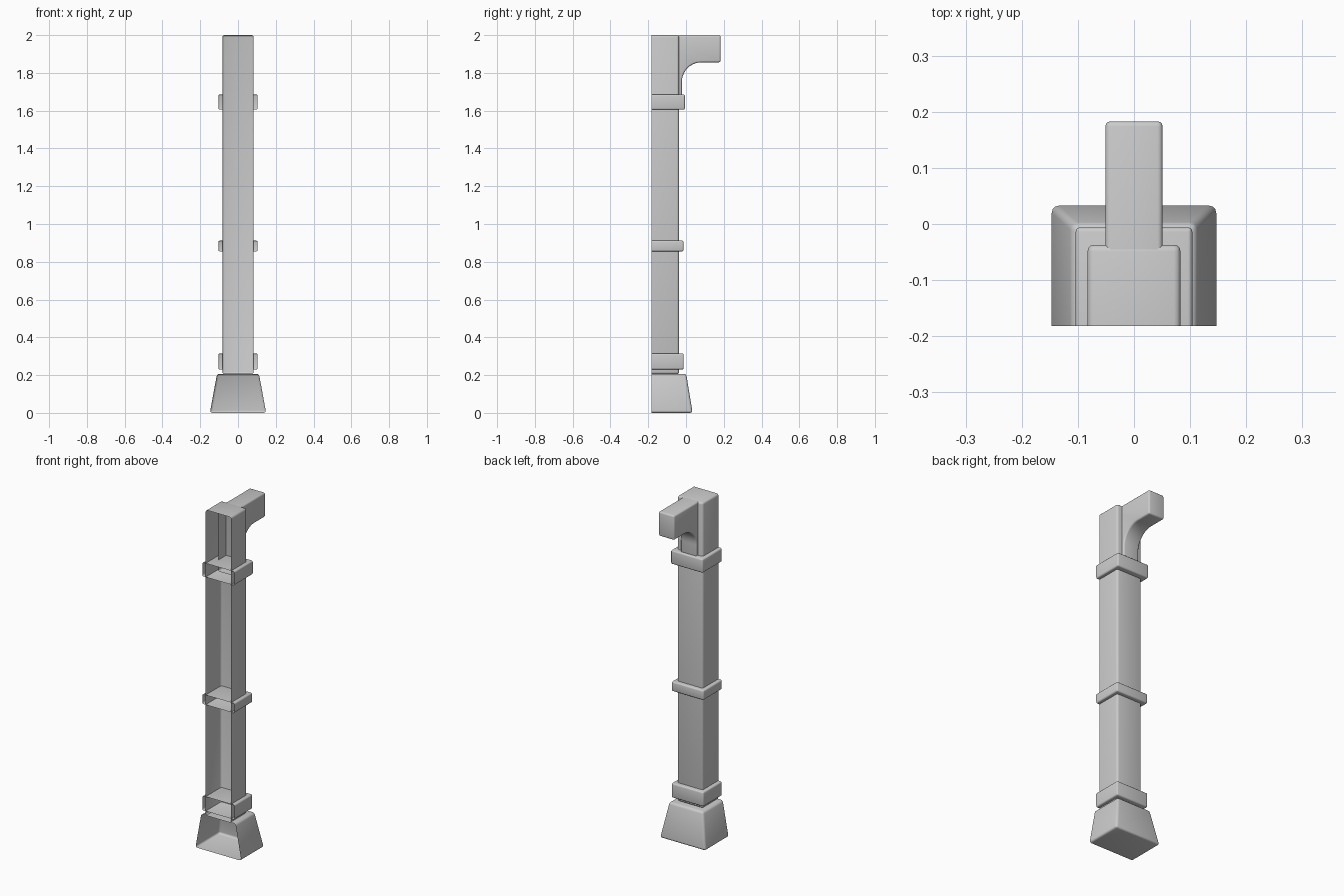
import bpy, bmesh, math

if "Cube" in bpy.data.objects:
    bpy.data.objects.remove(bpy.data.objects["Cube"])

FRONT = -0.182  # open wall plane shared by every shell


def extrude_shell(name, profile, axis, lo, hi, open_y, bevel):
    """Extrude a 2D profile, open the face on the wall side, round the rest."""
    bm = bmesh.new()
    rings = []
    for t in (lo, hi):
        rings.append([bm.verts.new((t, a, b) if axis == 'x' else (a, b, t)) for a, b in profile])
    n = len(profile)
    bm.faces.new(rings[0][::-1])
    bm.faces.new(rings[1])
    for i in range(n):
        j = (i + 1) % n
        bm.faces.new((rings[0][i], rings[0][j], rings[1][j], rings[1][i]))
    finish(name, bm, open_y, bevel)


def finish(name, bm, open_y, bevel):
    bmesh.ops.recalc_face_normals(bm, faces=bm.faces)
    front = [f for f in bm.faces if all(abs(v.co.y - open_y) < 1e-5 for v in f.verts)]
    bmesh.ops.delete(bm, geom=front, context='FACES')
    edges = [e for e in bm.edges if not e.is_boundary and e.calc_face_angle(0) > math.radians(40)]
    bmesh.ops.bevel(bm, geom=edges, offset=bevel, segments=3, profile=0.5, affect='EDGES')
    mesh = bpy.data.meshes.new(name)
    bm.to_mesh(mesh)
    bm.free()
    ob = bpy.data.objects.new(name, mesh)
    bpy.context.collection.objects.link(ob)
    bpy.ops.object.select_all(action='DESELECT')
    ob.select_set(True)
    bpy.context.view_layer.objects.active = ob
    bpy.ops.object.shade_smooth_by_angle(angle=math.radians(40))


def box_shell(name, half_x, back, z0, z1, bevel):
    profile = [(-half_x, FRONT), (half_x, FRONT), (half_x, back), (-half_x, back)]
    extrude_shell(name, profile, 'z', z0, z1, FRONT, bevel)


# Square column
box_shell("column", 0.083, -0.037, 0.205, 2.0, 0.012)

# Three bands around the column
for name, z0, z1, back in (("lower_band", 0.23, 0.315, -0.012),
                           ("middle_band", 0.855, 0.912, -0.013),
                           ("upper_band", 1.605, 1.686, -0.006)):
    box_shell(name, 0.104, back, z0, z1, 0.008)

# Tapered foot
bm = bmesh.new()
rings = []
for hx, back, z in ((0.149, 0.035, 0.0), (0.111, 0.001, 0.207)):
    rings.append([bm.verts.new(c) for c in
                  ((-hx, FRONT, z), (hx, FRONT, z), (hx, back, z), (-hx, back, z))])
bm.faces.new(rings[0][::-1])
bm.faces.new(rings[1])
for i in range(4):
    j = (i + 1) % 4
    bm.faces.new((rings[0][i], rings[0][j], rings[1][j], rings[1][i]))
finish("foot", bm, FRONT, 0.013)

# Bracket with a quarter-round underside
cy, cz, r = 0.082, 1.752, 0.104
arc = [(cy + r * math.cos(a), cz + r * math.sin(a))
       for a in (math.radians(90 + 90 * i / 10) for i in range(11))]
profile = [(-0.11, 1.999), (0.183, 1.999), (0.183, cz + r)] + arc + [(cy - r, 1.62), (-0.11, 1.62)]
extrude_shell("bracket", profile, 'x', -0.051, 0.051, -0.11, 0.009)
